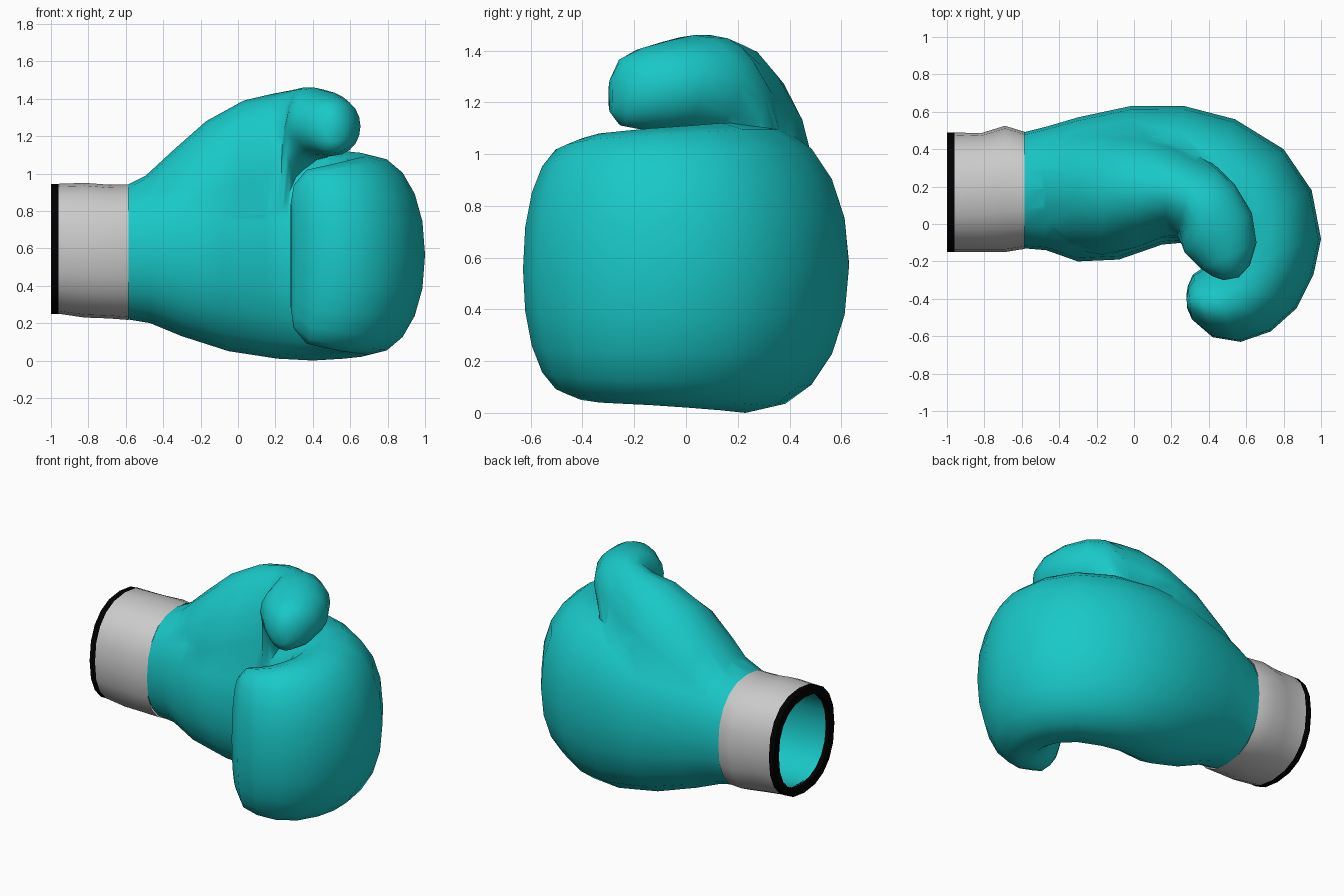
import bpy, bmesh, math
from mathutils import Vector

if "Cube" in bpy.data.objects:
    bpy.data.objects.remove(bpy.data.objects["Cube"])


def material(name, rgb):
    m = bpy.data.materials.new(name)
    m.diffuse_color = (*rgb, 1)
    m.use_nodes = True
    m.node_tree.nodes["Principled BSDF"].inputs["Base Color"].default_value = m.diffuse_color
    return m


def ring(sec, sides, power):
    # upright superellipse between an outer and an inner plan point
    ox, oy, ix, iy, lo, hi = sec
    mid = Vector(((ox + ix) / 2, (oy + iy) / 2, (lo + hi) / 2))
    u = Vector(((ox - ix) / 2, (oy - iy) / 2, 0))
    pts = []
    for k in range(sides):
        a = 2 * math.pi * k / sides
        c, s = math.cos(a), math.sin(a)
        p = mid + u * math.copysign(abs(c) ** (2 / power), c)
        p.z += (hi - lo) / 2 * math.copysign(abs(s) ** (2 / power), s)
        pts.append(p)
    return pts


def loft(name, sections, sides=20, power=2.4, mat=None, caps=(True, True), closed=False):
    bm = bmesh.new()
    rings = [[bm.verts.new(p) for p in ring(s, sides, power)] for s in sections]
    pairs = list(zip(rings, rings[1:]))
    if closed:
        pairs.append((rings[-1], rings[0]))
    for a, b in pairs:
        for k in range(sides):
            j = (k + 1) % sides
            bm.faces.new((a[k], a[j], b[j], b[k]))
    if caps[0]:
        bm.faces.new(rings[0])
    if caps[1]:
        bm.faces.new(rings[-1])
    bmesh.ops.recalc_face_normals(bm, faces=bm.faces)
    me = bpy.data.meshes.new(name)
    bm.to_mesh(me)
    bm.free()
    ob = bpy.data.objects.new(name, me)
    bpy.context.collection.objects.link(ob)
    if mat:
        me.materials.append(mat)
    return ob


def select(ob):
    bpy.ops.object.select_all(action='DESELECT')
    ob.select_set(True)
    bpy.context.view_layer.objects.active = ob


def boolean(ob, other, op):
    select(ob)
    m = ob.modifiers.new(op, 'BOOLEAN')
    m.operation, m.object, m.solver = op, other, 'EXACT'
    bpy.ops.object.modifier_apply(modifier=m.name)
    bpy.data.objects.remove(other)


def smooth(ob, deg):
    select(ob)
    bpy.ops.object.shade_smooth_by_angle(angle=math.radians(deg))


teal = material("teal", (0.01, 0.58, 0.58))
black = material("black", (0.0, 0.0, 0.0))

# Hand: padded body curling round into the fist (outer xy, inner xy, z low, z high)
hand = loft("glove_body", [
    (-.59, .49, -.59, -.13, .22, .94),
    (-.47, .52, -.47, -.14, .20, 1.0),
    (-.30, .57, -.30, -.20, .13, 1.06),
    (-.02, .63, -.08, -.19, .05, 1.11),
    (.27, .63, .15, -.11, .01, 1.12),
    (.54, .56, .26, -.10, .00, 1.12),
    (.80, .40, .33, -.13, .01, 1.12),
    (.95, .18, .37, -.16, .02, 1.11),
    (1.0, -.08, .385, -.19, .03, 1.10),
    (.96, -.27, .39, -.205, .035, 1.09),
    (.87, -.45, .385, -.22, .04, 1.08),
    (.73, -.575, .37, -.235, .05, 1.06),
    (.57, -.63, .345, -.25, .07, 1.04),
    (.42, -.605, .315, -.27, .09, 1.02),
    (.31, -.51, .288, -.33, .17, .94),
    (.284, -.45, .28, -.38, .28, .84),
], power=2.15, mat=teal)

# Thumb: broad root merged with the back and palm, then bends over the fist
thumb = loft("thumb", [
    (-.57, .46, -.57, -.10, .25, .92),
    (-.47, .49, -.47, -.11, .24, 1.01),
    (-.34, .52, -.34, -.15, .19, 1.13),
    (-.17, .53, -.17, -.18, .12, 1.28),
    (.05, .51, .01, -.14, .12, 1.39),
    (.20, .46, .16, -.08, .15, 1.425),
    (.34, .38, .23, -.07, .35, 1.445),
    (.45, .30, .255, -.11, .95, 1.46),
    (.54, .21, .27, -.15, 1.07, 1.46),
    (.63, .06, .30, -.18, 1.09, 1.44),
    (.655, -.10, .36, -.24, 1.095, 1.41),
    (.62, -.22, .42, -.28, 1.11, 1.37),
    (.56, -.285, .48, -.30, 1.16, 1.29),
], sides=20, power=2.05, mat=teal)
boolean(hand, thumb, 'UNION')

# Hand opening hollowed into the wrist
cavity = loft("cavity", [(-.70, .44, -.70, -.09, .27, .89),
                         (-.45, .44, -.45, -.09, .27, .89),
                         (-.30, .38, -.30, -.03, .35, .82)], power=2.2, mat=teal)
boolean(hand, cavity, 'DIFFERENCE')
smooth(hand, 60)

# Cuff, lining and black rim
cuff = loft("cuff", [(-.96, .49, -.96, -.15, .25, .945),
                     (-.82, .485, -.82, -.15, .23, .95),
                     (-.69, .525, -.69, -.15, .225, .94),
                     (-.585, .493, -.585, -.133, .217, .942)], power=2.3, caps=(False, False))
lining = loft("cuff_lining", [(-.97, .44, -.97, -.10, .30, .89),
                              (-.58, .44, -.58, -.09, .27, .89)],
              power=2.2, mat=teal, caps=(False, False))
rim = loft("cuff_rim", [(-1.0, .49, -1.0, -.15, .25, .945),
                        (-.96, .49, -.96, -.15, .25, .945),
                        (-.96, .44, -.96, -.10, .30, .89),
                        (-1.0, .44, -1.0, -.10, .30, .89)],
           power=2.3, mat=black, caps=(False, False), closed=True)
lining.data.flip_normals()
for part in (cuff, lining, rim):
    smooth(part, 40)
